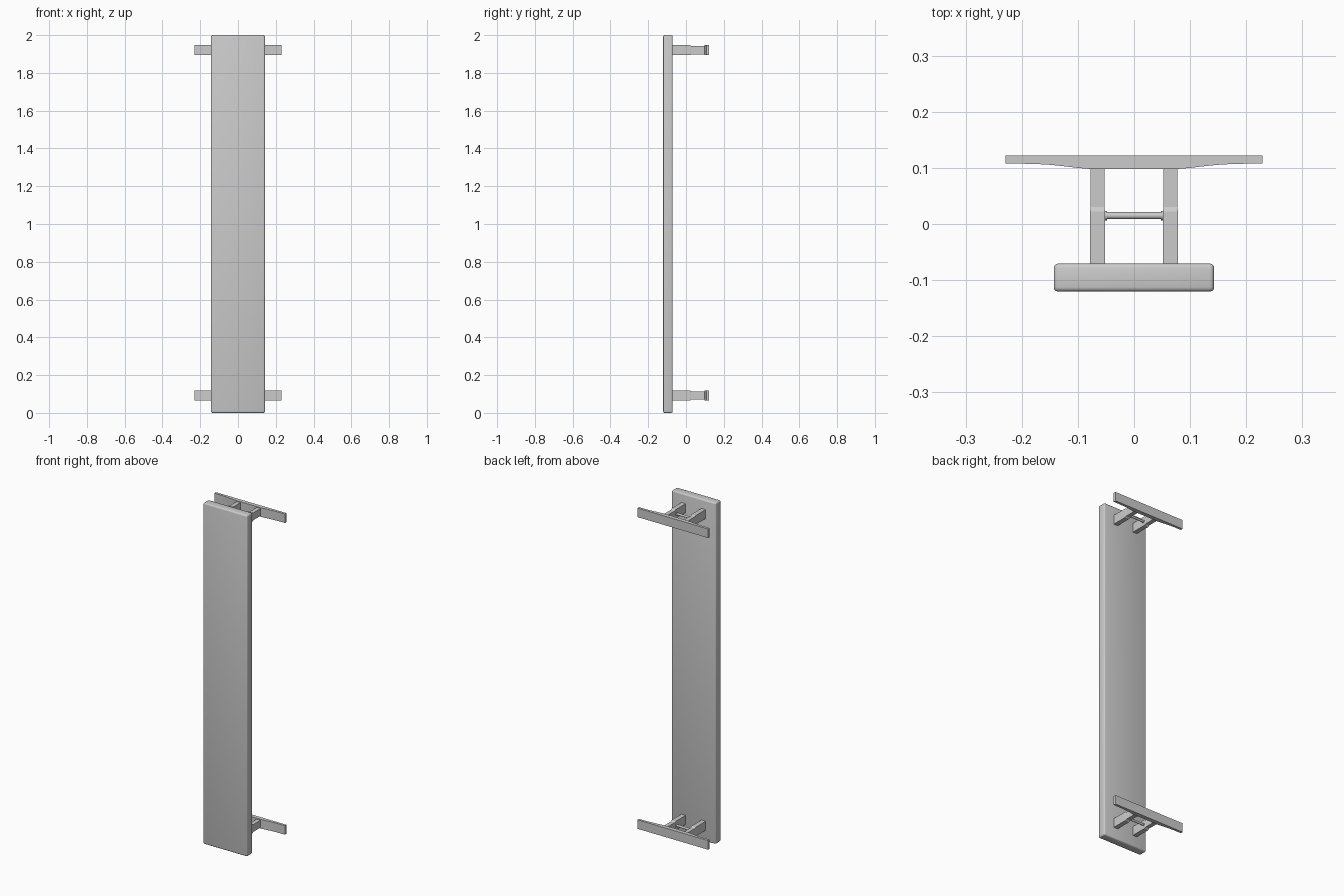
import bpy, bmesh, math
from mathutils import Matrix

if "Cube" in bpy.data.objects:
    bpy.data.objects.remove(bpy.data.objects["Cube"])


def finish(bm, name, smooth=False):
    bmesh.ops.recalc_face_normals(bm, faces=bm.faces)
    me = bpy.data.meshes.new(name)
    bm.to_mesh(me)
    bm.free()
    ob = bpy.data.objects.new(name, me)
    bpy.context.collection.objects.link(ob)
    if smooth:
        bpy.ops.object.select_all(action='DESELECT')
        ob.select_set(True)
        bpy.context.view_layer.objects.active = ob
        bpy.ops.object.shade_smooth_by_angle(angle=math.radians(40))
    return ob


def loft_y(name, x, z, sections):
    """Rectangular rings (y, half width, half height) skinned along y."""
    bm = bmesh.new()
    rings = [[bm.verts.new((x + sx * hw, y, z + sz * hh))
              for sx, sz in ((-1, -1), (1, -1), (1, 1), (-1, 1))]
             for y, hw, hh in sections]
    for a, b in zip(rings, rings[1:]):
        for i in range(4):
            j = (i + 1) % 4
            bm.faces.new((a[i], a[j], b[j], b[i]))
    bm.faces.new(rings[0])
    bm.faces.new(rings[-1])
    return finish(bm, name)


def extrude_z(name, outline, z, half):
    """Closed x/y outline extruded about height z."""
    bm = bmesh.new()
    face = bm.faces.new([bm.verts.new((x, y, z - half)) for x, y in outline])
    new = bmesh.ops.extrude_face_region(bm, geom=[face])['geom']
    bmesh.ops.translate(bm, vec=(0, 0, 2 * half),
                        verts=[g for g in new if isinstance(g, bmesh.types.BMVert)])
    return finish(bm, name)


def rod_x(name, x, y, z, radius, length):
    bm = bmesh.new()
    bmesh.ops.create_cone(bm, cap_ends=True, segments=16, radius1=radius,
                          radius2=radius, depth=length,
                          matrix=Matrix.Translation((x, y, z)) @ Matrix.Rotation(math.pi / 2, 4, 'Y'))
    return finish(bm, name, True)


# Long padded seat with rounded edges
bm = bmesh.new()
bmesh.ops.create_cube(bm, size=1, matrix=Matrix.Translation((0, -0.0955, 1))
                      @ Matrix.Diagonal((0.286, 0.05, 2, 1)))
bmesh.ops.bevel(bm, geom=bm.edges[:], offset=0.008, segments=3,
                profile=0.5, affect='EDGES')
finish(bm, "seat", True)

# Half of the foot underside, centre towards tip
under = [(0.078, 0.098), (0.10, 0.100), (0.125, 0.103), (0.15, 0.1055),
         (0.175, 0.107), (0.229, 0.108)]
foot = under + [(0.229, 0.122), (-0.229, 0.122)] + [(-x, y) for x, y in reversed(under)]

# Matching supports near each end of the seat
for end, z in (("lower", 0.0925), ("upper", 1.92)):
    extrude_z(end + "_foot", foot, z, 0.0265)
    for side, s in (("left", -1), ("right", 1)):
        loft_y(f"{end}_{side}_leg", s * 0.065, z,
               [(-0.075, 0.0135, 0.0265), (0.022, 0.0135, 0.0265),
                (0.030, 0.0122, 0.0215), (0.100, 0.0122, 0.0215)])
        rod_x(f"{end}_{side}_collar", s * 0.0505, 0.015, z, 0.0085, 0.004)
    rod_x(end + "_crossbar", 0, 0.015, z, 0.0065, 0.106)
